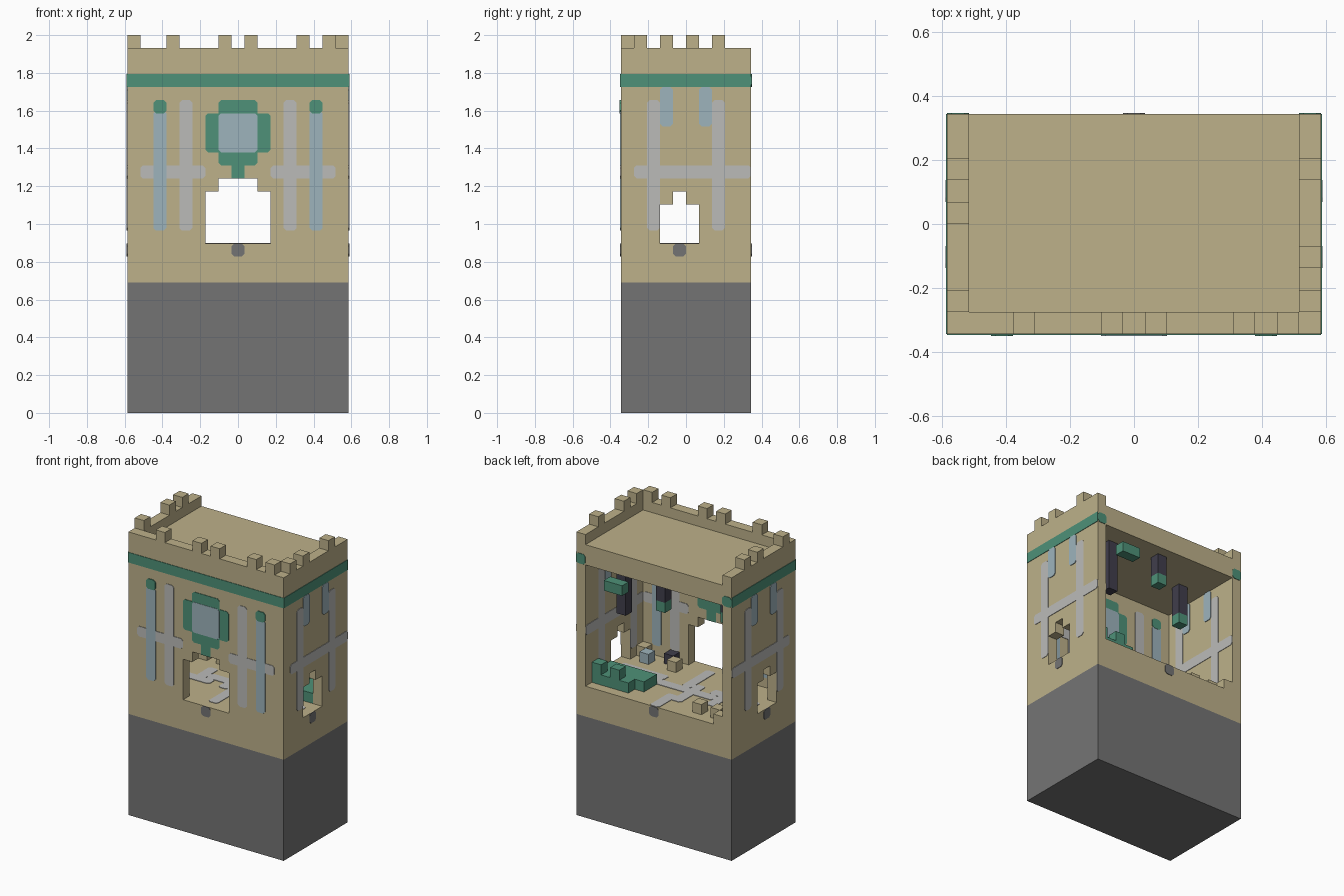
import bpy, bmesh
from mathutils import Vector

if "Cube" in bpy.data.objects:
    bpy.data.objects.remove(bpy.data.objects["Cube"], do_unlink=True)

U = 2 / 29                      # one block
NX, NY = 17, 10                 # footprint in blocks


def material(name, r, g, b):
    col = [((c / 255 + 0.055) / 1.055) ** 2.4 for c in (r, g, b)] + [1]
    m = bpy.data.materials.new(name)
    m.use_nodes = True
    m.diffuse_color = col
    m.node_tree.nodes["Principled BSDF"].inputs["Base Color"].default_value = col
    return m


sand = material("sandstone", 189, 177, 138)
stone = material("dark grey stone", 116, 116, 116)
green = material("green", 78, 145, 120)
pale = material("pale grey", 187, 187, 185)
blue = material("pale blue", 158, 180, 188)
dark = material("dark slate", 64, 62, 76)


def point(p):
    # block units to world
    return Vector(((p[0] - NX / 2) * U, (p[1] - NY / 2) * U, p[2] * U))


def finish(name, bm, mat):
    bmesh.ops.recalc_face_normals(bm, faces=bm.faces)
    me = bpy.data.meshes.new(name)
    bm.to_mesh(me)
    bm.free()
    me.materials.append(mat)
    ob = bpy.data.objects.new(name, me)
    bpy.context.collection.objects.link(ob)
    return ob


def box(name, x, y, z, mat):
    bm = bmesh.new()
    bmesh.ops.create_cube(bm, size=1)
    for v in bm.verts:
        v.co = point([r[0] if c < 0 else r[1] for r, c in zip((x, y, z), v.co)])
    return finish(name, bm, mat)


def cube(name, i, j, k, mat, h=1):
    return box(name, (i, i + 1), (j, j + 1), (k, k + h), mat)


def plate(name, axes, a, b, n, out, mat, cut=0.2, lift=0.05):
    # thin plate with clipped corners, lying on plane n and facing out
    (a0, a1), (b0, b1) = a, b
    c = cut
    ring = [(a0 + c, b0), (a1 - c, b0), (a1, b0 + c), (a1, b1 - c),
            (a1 - c, b1), (a0 + c, b1), (a0, b1 - c), (a0, b0 + c)]
    if not c:
        ring = ring[::2]
        ring = [(a0, b0), (a1, b0), (a1, b1), (a0, b1)]
    bm = bmesh.new()
    layers = []
    for depth in (n - out * 0.02, n + out * lift):
        verts = []
        for pa, pb in ring:
            p = [0, 0, 0]
            p[axes[0]], p[axes[1]], p[axes[2]] = pa, pb, depth
            verts.append(bm.verts.new(point(p)))
        layers.append(verts)
    low, top = layers
    bm.faces.new(low)
    bm.faces.new(top)
    for s in range(len(ring)):
        t = (s + 1) % len(ring)
        bm.faces.new((low[s], low[t], top[t], top[s]))
    return finish(name, bm, mat)


FRONT, SIDE, FLOOR = (0, 2, 1), (1, 2, 0), (0, 1, 2)


def front_patch(name, a, b, mat, **kw):
    plate(name + "_outer", FRONT, a, b, 0, -1, mat, **kw)
    plate(name + "_inner", FRONT, a, b, 1, 1, mat, **kw)


def side_patch(name, a, b, mat, **kw):
    for side, n, out in (("right", 0, -1), ("left", NX, 1)):
        plate(f"{side}_{name}_outer", SIDE, a, b, n, out, mat, **kw)
        plate(f"{side}_{name}_inner", SIDE, a, b, n - out, -out, mat, **kw)


# Base and hollow tower
box("stone_base", (0, NX), (0, NY), (0, 10), stone)
tower = box("tower_walls", (0, NX), (0, NY), (10, 28), sand)
cuts = [
    ((1, 16), (1, 11), (13, 25)),       # room, open at the back
    ((1, 16), (1, 11), (27, 29)),       # sunken roof
    ((6, 11), (-1, 2), (13, 17)),       # front window
    ((7, 10), (-1, 2), (16.5, 18)),
    ((-1, 18), (3, 6), (13, 16)),       # side windows
    ((-1, 18), (4, 5), (15.5, 17)),
]
bpy.context.view_layer.objects.active = tower
for c in cuts:
    cutter = box("cutter", *c, sand)
    cutter.hide_render = True
    mod = tower.modifiers.new("cut", "BOOLEAN")
    mod.operation, mod.solver, mod.object = "DIFFERENCE", "EXACT", cutter
    bpy.ops.object.modifier_apply(modifier=mod.name)
    bpy.data.objects.remove(cutter, do_unlink=True)

# Battlements
for i in (3, 7, 9, 13, 15):
    cube("front_merlon", i, 0, 28, sand)
for i, rows in ((0, (1, 5, 7)), (16, (1, 3, 7))):
    for j in rows:
        cube("side_merlon", i, j, 28, sand)

# Green band round the top
band = (25, 26)
plate("front_band", FRONT, (0, NX), band, 0, -1, green, cut=0)
for n, out in ((0, -1), (NX, 1)):
    plate("side_band", SIDE, (0, NY), band, n, out, green, cut=0)
for i in (0, 16):
    plate("back_band_end", FRONT, (i, i + 1), band, NY, 1, green)

# Front wall stripes
for i, arm in ((4, (1, 6)), (12, (11, 16))):
    front_patch("grey_stripe", (i, i + 1), (14, 24), pale)
    front_patch("grey_cross_bar", arm, (18, 19), pale)
for i in (2, 14):
    front_patch("blue_stripe", (i, i + 1), (14, 23.2), blue, lift=0.07)
    front_patch("green_stripe_tip", (i, i + 1), (23, 24), green, lift=0.09)

# Front emblem
front_patch("emblem_column", (7, 10), (19, 24), green)
front_patch("emblem_bar", (6, 11), (20, 23), green)
front_patch("emblem_stem", (8, 9), (18, 19.3), green, cut=0)
front_patch("emblem_pane", (7, 10), (20, 23), blue, lift=0.08)

# Side wall stripes
for j in (2, 7):
    side_patch("grey_stripe", (j, j + 1), (14, 24), pale)
side_patch("grey_cross_bar", (1, 10), (18, 19), pale)
for j in (3, 6):
    side_patch("blue_stripe", (j, j + 1), (22, 25), blue, lift=0.07)

# Sill marks under the openings
for n, out in ((0, -1), (NY, 1)):
    plate("sill_mark", FRONT, (8, 9), (12, 13), n, out, stone)
for n, out in ((0, -1), (NX, 1)):
    plate("side_sill_mark", SIDE, (4, 5), (12, 13), n, out, stone)

# Floor paths
for a, b in (((8, 9), (1, 5)), ((7, 8), (4, 8)), ((8, 9), (7, 10)), ((7, 9), (7, 8)),
             ((1, 6), (4, 5)), ((5, 12), (5, 6)), ((11, 16), (4, 5)), ((4, 5), (4, 7))):
    plate("floor_path", FLOOR, a, b, 13, 1, pale)

# Green seating
box("seat_rear", (11, 16), (6, 8), (13, 14), green)
box("seat_front", (12, 16), (8, 9), (13, 14), green)
for i in (13, 15):
    cube("seat_post", i, 8, 14, green)

# Blocks on the floor
for i, j, mat in ((14, 2, blue), (12, 1, dark), (15, 1, sand), (11, 2, sand),
                  (4, 8, sand), (2, 8, sand), (1, 9, sand), (1, 7, sand)):
    cube("floor_block", i, j, 13, mat)

# Hanging pieces
cube("hanging_column", 13, 7, 20, dark, 5)
for i, j, k in ((8, 8, 22), (3, 5, 21)):
    cube("hanging_lamp_post", i, j, k + 1, dark, 24 - k)
    cube("hanging_lamp", i, j, k, green)
box("hanging_green_block", (12, 14), (9, 10), (23, 24), green)
